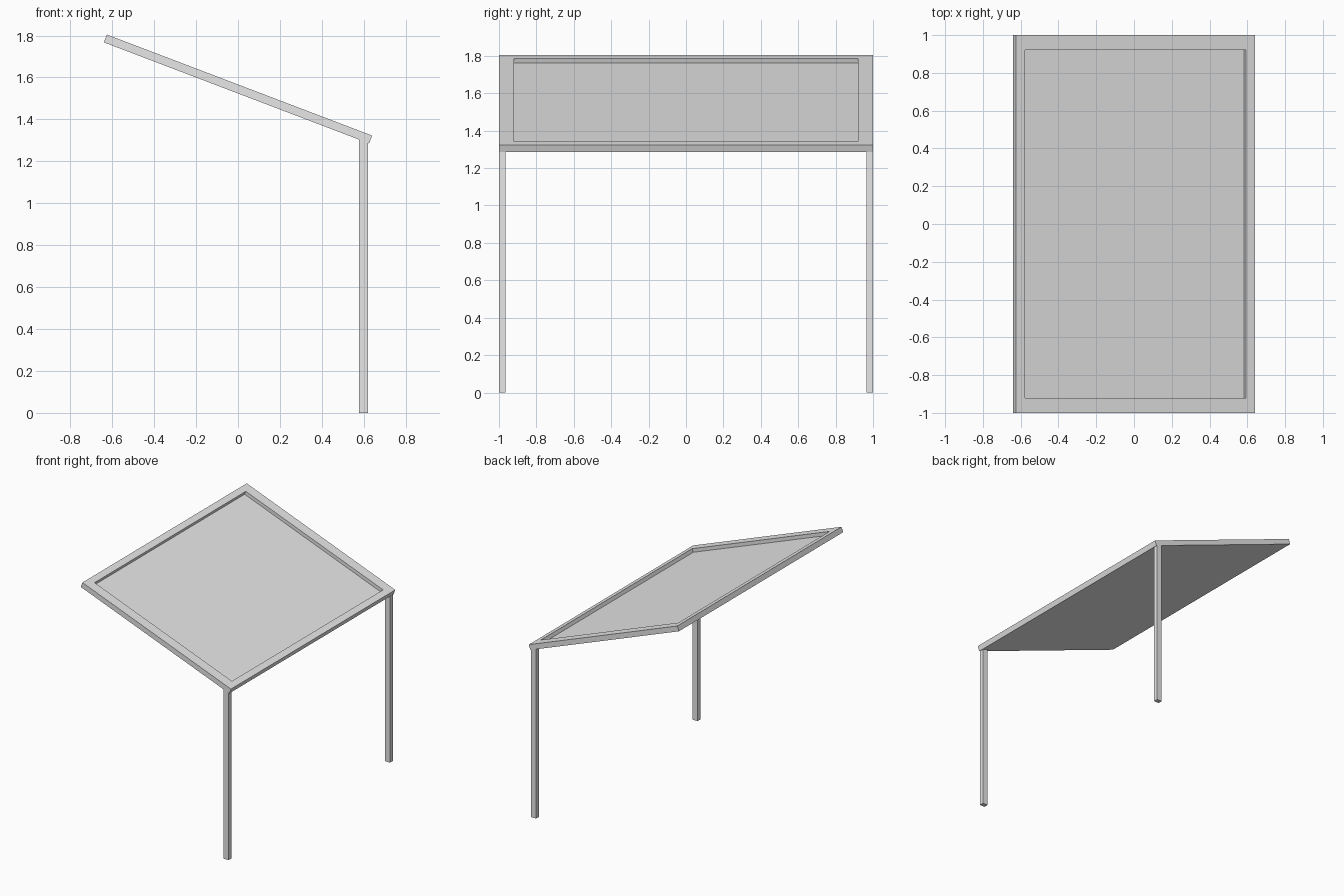
import bpy, bmesh, math
from mathutils import Matrix, Vector

cube = bpy.data.objects.get("Cube")
if cube:
    bpy.data.objects.remove(cube)

GREY = (0.8, 0.8, 0.8, 1)
mat = bpy.data.materials.new("light grey")
mat.use_nodes = True
mat.diffuse_color = GREY
mat.node_tree.nodes["Principled BSDF"].inputs["Base Color"].default_value = GREY

HALF_L, HALF_W, HALF_T = 0.677, 1.0, 0.02
TILT = math.radians(20.85)
CENTRE_Z = 1.545


def finish(name, bm):
    bmesh.ops.recalc_face_normals(bm, faces=bm.faces)
    mesh = bpy.data.meshes.new(name)
    bm.to_mesh(mesh)
    bm.free()
    mesh.materials.append(mat)
    obj = bpy.data.objects.new(name, mesh)
    bpy.context.scene.collection.objects.link(obj)
    return obj


def box(size, centre=(0, 0, 0)):
    bm = bmesh.new()
    bmesh.ops.create_cube(bm, size=1)
    bmesh.ops.scale(bm, vec=size, verts=bm.verts)
    bmesh.ops.translate(bm, vec=centre, verts=bm.verts)
    return bm


# Sloping canopy: a thin slab with a shallow tray sunk into its top
bm = box((2 * HALF_L, 2 * HALF_W, 2 * HALF_T))
top = max(bm.faces, key=lambda f: f.calc_center_median().z)
bmesh.ops.inset_individual(bm, faces=[top], thickness=0.05)
for v in top.verts:
    v.co.x = math.copysign(0.626, v.co.x)
    v.co.y = math.copysign(0.92, v.co.y)
tray = bmesh.ops.extrude_face_region(bm, geom=[top])["geom"]
bmesh.ops.translate(bm, vec=(0, 0, -0.027),
                    verts=[g for g in tray if isinstance(g, bmesh.types.BMVert)])
if top.is_valid:
    bmesh.ops.delete(bm, geom=[top], context='FACES_ONLY')
bmesh.ops.transform(bm, verts=bm.verts,
                    matrix=Matrix.Translation((0, 0, CENTRE_Z)) @ Matrix.Rotation(TILT, 4, 'Y'))
finish("canopy", bm)

# Two posts under the low edge, tops cut to the slope
LEG_X, LEG_W, LEG_D = 0.598, 0.043, 0.035
for name, side in (("front_leg", -1), ("back_leg", 1)):
    bm = box((LEG_W, LEG_D, 1), (LEG_X, side * (HALF_W - LEG_D / 2), 0.5))
    for v in bm.verts:
        if v.co.z > 0.5:
            v.co.z = CENTRE_Z - HALF_T / math.cos(TILT) - v.co.x * math.tan(TILT)
    finish(name, bm)
